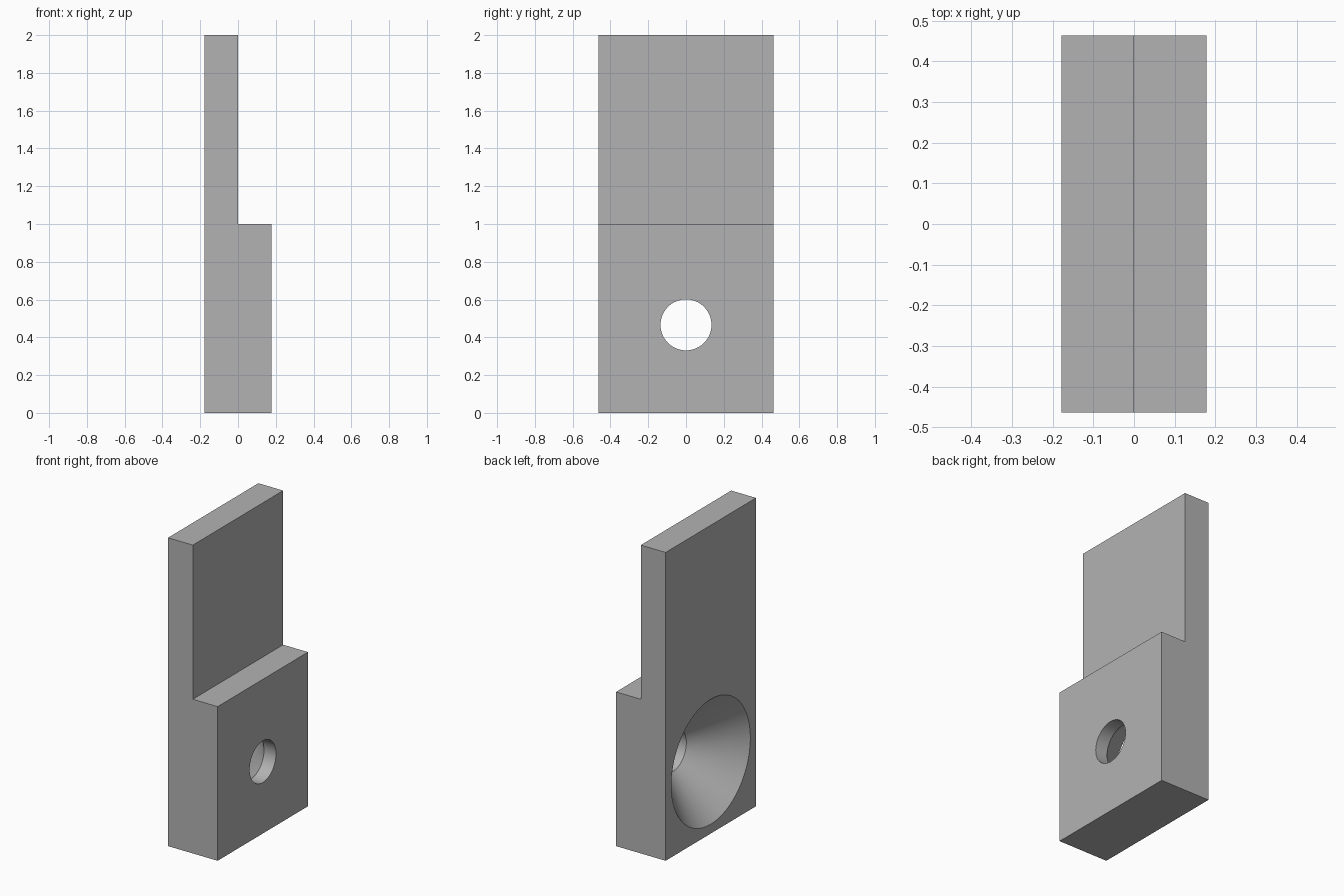
import bpy, bmesh, math
from mathutils import Matrix, Vector

if "Cube" in bpy.data.objects:
    bpy.data.objects.remove(bpy.data.objects["Cube"], do_unlink=True)

HALF_X, HALF_Y, HEIGHT, STEP_Z = 0.178, 0.463, 2.0, 1.0
HOLE_Z, HOLE_R, SINK_R = 0.466, 0.135, 0.405
SEGMENTS = 96

grey = bpy.data.materials.new("plain grey")
grey.use_nodes = True
colour = (0.45, 0.45, 0.45, 1)
grey.diffuse_color = colour
grey.node_tree.nodes["Principled BSDF"].inputs["Base Color"].default_value = colour


def make_object(name, bm):
    bmesh.ops.recalc_face_normals(bm, faces=bm.faces)
    mesh = bpy.data.meshes.new(name)
    bm.to_mesh(mesh)
    bm.free()
    mesh.materials.append(grey)
    obj = bpy.data.objects.new(name, mesh)
    bpy.context.collection.objects.link(obj)
    return obj


# Stepped plate: side profile extruded across the width
bm = bmesh.new()
profile = [(-HALF_X, 0), (HALF_X, 0), (HALF_X, STEP_Z),
           (0, STEP_Z), (0, HEIGHT), (-HALF_X, HEIGHT)]
face = bm.faces.new([bm.verts.new((x, -HALF_Y, z)) for x, z in profile])
extruded = bmesh.ops.extrude_face_region(bm, geom=[face])["geom"]
bmesh.ops.translate(bm, vec=(0, 2 * HALF_Y, 0),
                    verts=[v for v in extruded if isinstance(v, bmesh.types.BMVert)])
plate = make_object("stepped_plate", bm)

# Countersunk hole: 45 degree cone running into a short straight bore
bm = bmesh.new()
over = 0.05
throat = -HALF_X + SINK_R - HOLE_R
rings = []
for x, r in [(-HALF_X - over, SINK_R + over), (throat, HOLE_R), (HALF_X + over, HOLE_R)]:
    angles = [2 * math.pi * i / SEGMENTS for i in range(SEGMENTS)]
    rings.append([bm.verts.new((x, r * math.cos(a), HOLE_Z + r * math.sin(a))) for a in angles])
for a, b in zip(rings, rings[1:]):
    for i in range(SEGMENTS):
        j = (i + 1) % SEGMENTS
        bm.faces.new((a[i], a[j], b[j], b[i]))
bm.faces.new(rings[0])
bm.faces.new(rings[-1])
cutter = make_object("hole_cutter", bm)
cutter.hide_render = True

# Cut the hole, then discard the cutter
cut = plate.modifiers.new("countersunk_hole", 'BOOLEAN')
cut.operation = 'DIFFERENCE'
cut.solver = 'EXACT'
cut.object = cutter
bpy.ops.object.select_all(action='DESELECT')
plate.select_set(True)
bpy.context.view_layer.objects.active = plate
bpy.ops.object.modifier_apply(modifier=cut.name)
bpy.data.objects.remove(cutter, do_unlink=True)

# Smooth the hole walls, keep the edges crisp
bpy.ops.object.shade_smooth_by_angle(angle=math.radians(30))
